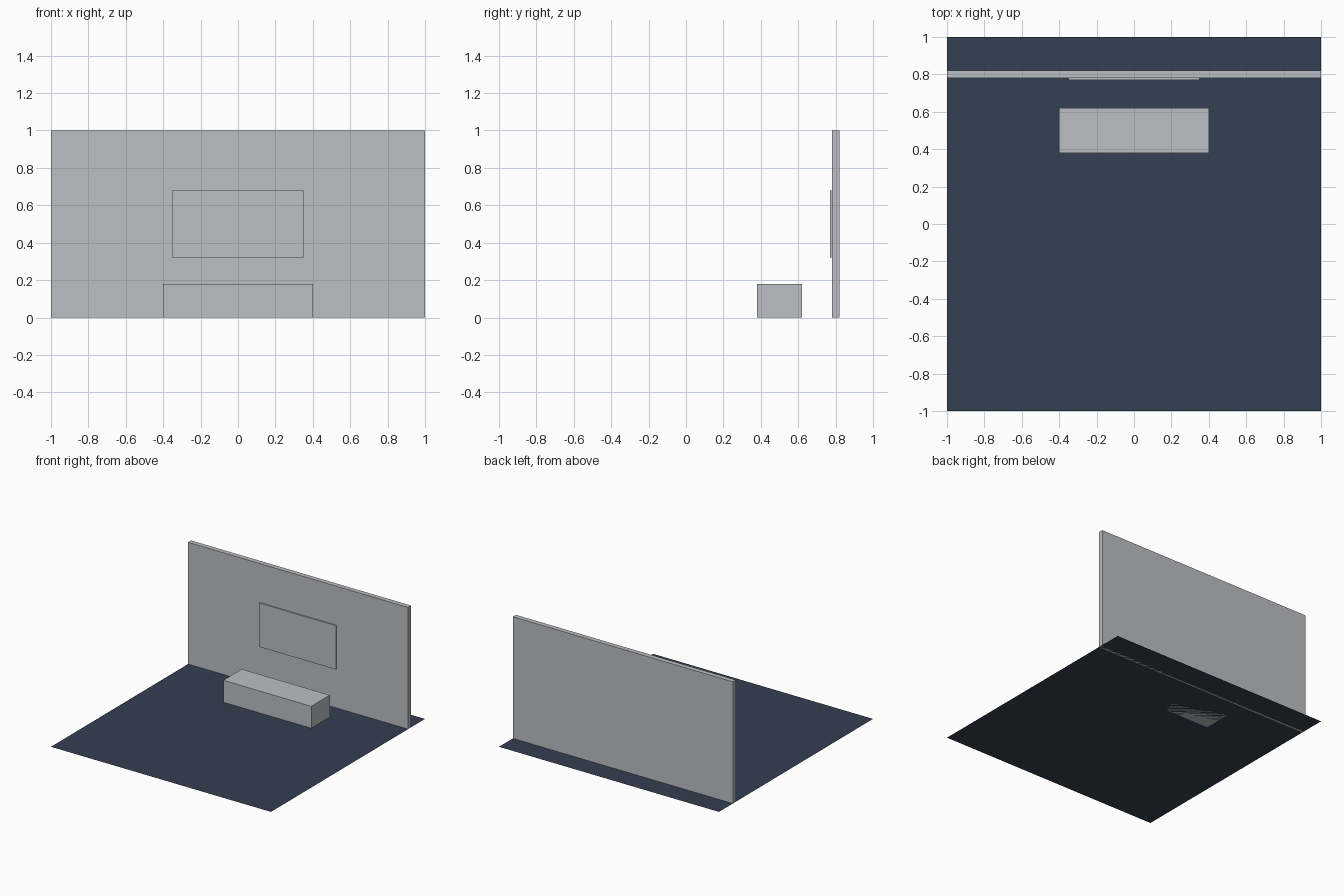
import bpy

if "Cube" in bpy.data.objects:
    bpy.data.objects.remove(bpy.data.objects["Cube"])


def material(name, rgb):
    m = bpy.data.materials.new(name)
    m.diffuse_color = (*rgb, 1.0)
    m.use_nodes = True
    m.node_tree.nodes["Principled BSDF"].inputs["Base Color"].default_value = m.diffuse_color
    return m


def box(name, low, high, mat):
    """Axis-aligned box between two corners."""
    bpy.ops.mesh.primitive_cube_add(size=1)
    ob = bpy.context.object
    ob.name = name
    ob.location = [(a + b) / 2 for a, b in zip(low, high)]
    ob.scale = [b - a for a, b in zip(low, high)]
    bpy.ops.object.transform_apply(location=True, scale=True)
    ob.data.materials.append(mat)
    return ob


grey = material("light_grey", (0.50, 0.52, 0.55))
navy = material("dark_slate_blue", (0.035, 0.05, 0.085))

# Floor: a single thin sheet
bpy.ops.mesh.primitive_plane_add(size=2)
floor = bpy.context.object
floor.name = "floor"
floor.data.materials.append(navy)

# Wall near the rear edge
box("back_wall", (-1, 0.78, 0), (1, 0.82, 1), grey)

# Flat panel mounted on the front of the wall
box("wall_screen", (-0.35, 0.77, 0.32), (0.35, 0.78, 0.68), grey)

# Low cabinet standing in front of the wall
box("low_cabinet", (-0.4, 0.38, 0), (0.4, 0.62, 0.18), grey)
